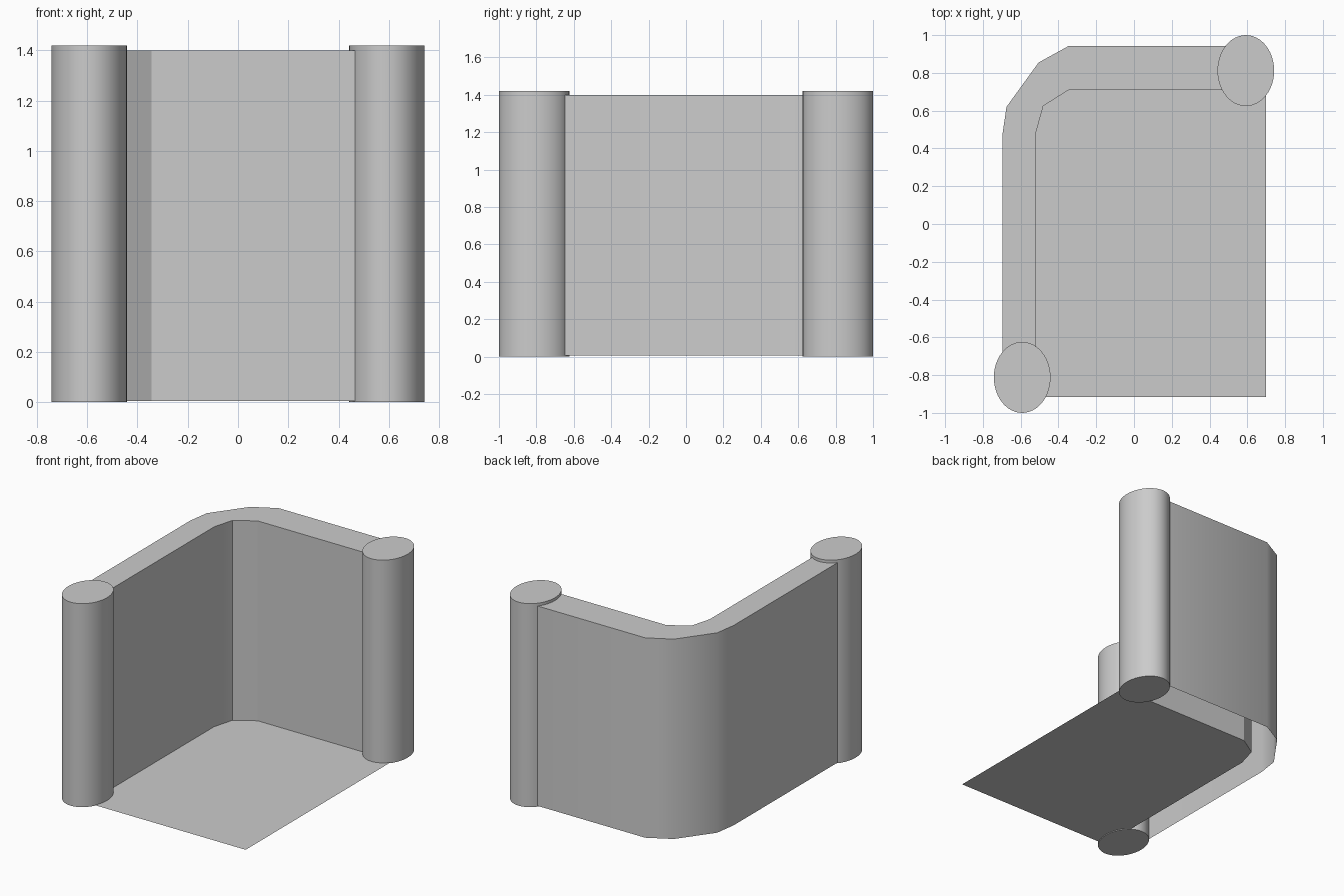
import bpy, math

if "Cube" in bpy.data.objects:
    bpy.data.objects.remove(bpy.data.objects["Cube"])

Z0, Z1, POST_H = 0.005, 1.40, 1.42
outer = [(-0.697, -0.80), (-0.697, 0.47), (-0.675, 0.62), (-0.505, 0.855), (-0.345, 0.943), (0.59, 0.943)]
inner = [(-0.52, -0.80), (-0.52, 0.48), (-0.48, 0.625), (-0.48, 0.625), (-0.345, 0.71), (0.59, 0.71)]


def make(name, verts, faces, angle=30):
    me = bpy.data.meshes.new(name)
    me.from_pydata(verts, [], faces)
    me.validate()
    ob = bpy.data.objects.new(name, me)
    bpy.context.collection.objects.link(ob)
    bpy.ops.object.select_all(action='DESELECT')
    ob.select_set(True)
    bpy.context.view_layer.objects.active = ob
    bpy.ops.object.shade_smooth_by_angle(angle=math.radians(angle))
    return ob


# Curved-corner wall: outer skin, inner skin and top, open underneath
inner = [p for i, p in enumerate(inner) if p not in inner[:i]]
loop = outer + inner[::-1]
n, k = len(loop), len(outer)
verts = [(x, y, z) for z in (Z0, Z1) for x, y in loop]
faces = [(i + 1, i, i + n, i + 1 + n) for i in range(n - 1) if i != k - 1]
faces.append(tuple(range(2 * n - 1, n - 1, -1)))
make("wall", verts, faces)

# Floor sheet, bounded by the inner face of the wall
floor = [(-0.52, -0.915), (0.70, -0.915), (0.70, 0.71)] + inner[1:-1][::-1]
make("floor", [(x, y, Z0) for x, y in floor], [tuple(range(len(floor)))])

# Oval posts at both wall ends
for name, s in (("front_left_post", -1), ("back_right_post", 1)):
    bpy.ops.mesh.primitive_cylinder_add(vertices=48, radius=1, depth=POST_H,
                                        location=(s * 0.592, s * 0.812, POST_H / 2))
    post = bpy.context.object
    post.name = name
    post.scale = (0.15, 0.188, 1)
    bpy.ops.object.transform_apply(location=False, rotation=False, scale=True)
    bpy.ops.object.shade_smooth_by_angle(angle=math.radians(30))
